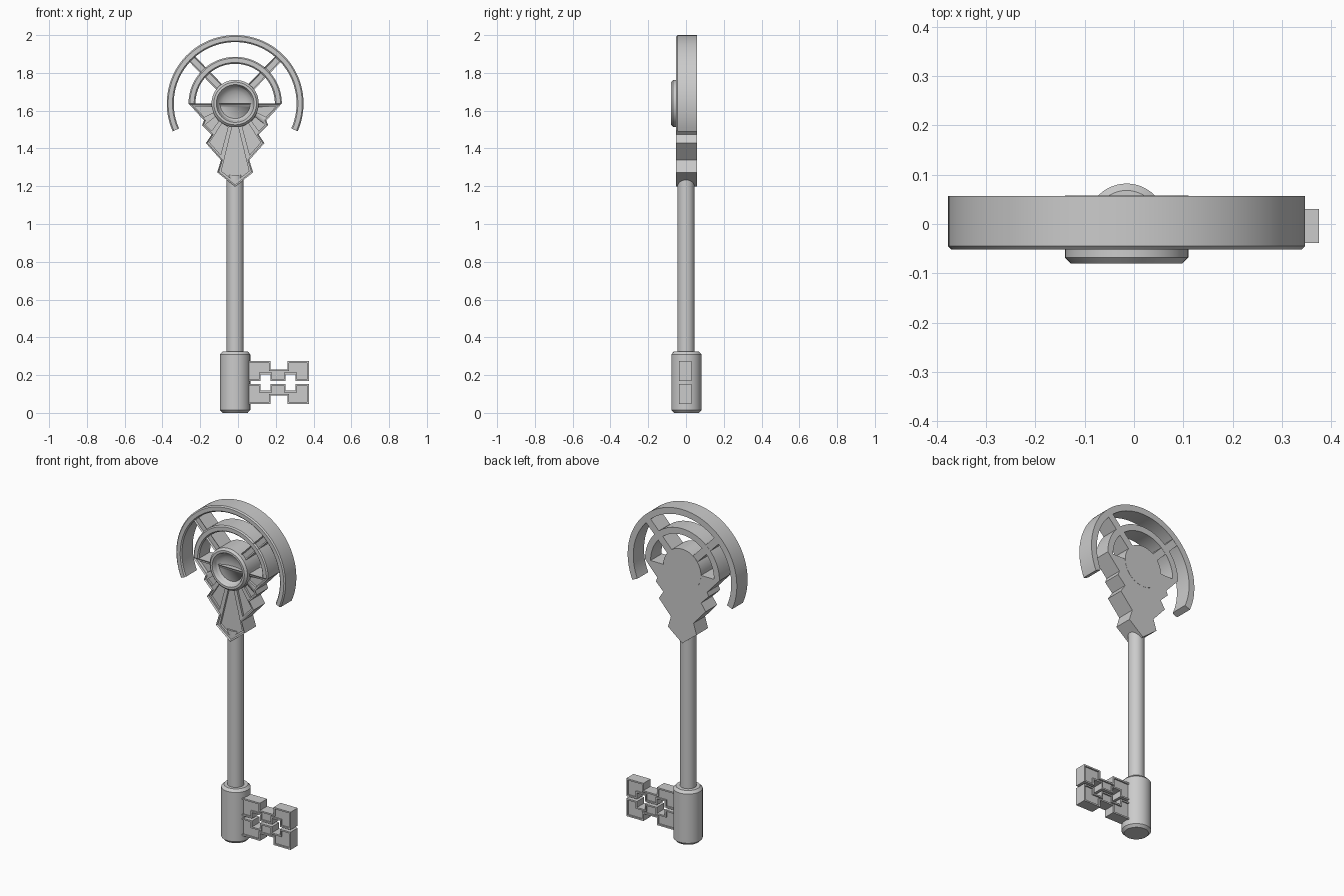
import bpy, bmesh, math
from mathutils import Vector

if "Cube" in bpy.data.objects:
    bpy.data.objects.remove(bpy.data.objects["Cube"])

CX, CZ = -0.015, 1.638        # key axis and centre of the head
FRONT, BACK = -0.052, 0.057   # head thickness


def finish(name, bm):
    bmesh.ops.recalc_face_normals(bm, faces=bm.faces)
    me = bpy.data.meshes.new(name)
    bm.to_mesh(me)
    bm.free()
    ob = bpy.data.objects.new(name, me)
    bpy.context.collection.objects.link(ob)
    bpy.ops.object.select_all(action='DESELECT')
    bpy.context.view_layer.objects.active = ob
    ob.select_set(True)
    bpy.ops.object.shade_smooth_by_angle(angle=math.radians(25))
    return ob


def slab(name, pts, y0, y1, chamfer=0.0, recess=None):
    """Extruded x-z outline, with a front chamfer or recessed panels on both sides."""
    bm = bmesh.new()
    f = bm.faces.new([bm.verts.new((x, y0, z)) for x, z in pts])
    ext = bmesh.ops.extrude_face_region(bm, geom=[f], use_keep_orig=True)
    bmesh.ops.translate(bm, vec=(0, y1 - y0, 0),
                        verts=[v for v in ext['geom'] if isinstance(v, bmesh.types.BMVert)])
    bmesh.ops.recalc_face_normals(bm, faces=bm.faces)
    caps = [g for g in bm.faces if abs(g.normal.y) > 0.9]
    if chamfer:
        front = min(caps, key=lambda g: g.calc_center_median().y)
        edges = list(front.verts)
        bmesh.ops.inset_region(bm, faces=[front], thickness=chamfer, use_even_offset=True)
        for v in edges:
            v.co.y += chamfer
    if recess:
        for cap in caps:
            ny = cap.normal.y
            bmesh.ops.inset_region(bm, faces=[cap], thickness=recess, use_even_offset=True)
            r = bmesh.ops.extrude_face_region(bm, geom=[cap])
            bmesh.ops.translate(bm, vec=(0, -0.008 * ny, 0),
                                verts=[v for v in r['geom'] if isinstance(v, bmesh.types.BMVert)])
            if cap.is_valid:
                bm.faces.remove(cap)
    return finish(name, bm)


def arc(name, r0, r1, a0, a1, n=64):
    """Arc band around the head centre with chamfered front edges."""
    c = 0.007
    sec = [(r0, BACK), (r1, BACK), (r1, FRONT + c), (r1 - c, FRONT), (r0 + c, FRONT), (r0, FRONT + c)]
    bm = bmesh.new()
    rows = []
    for i in range(n + 1):
        a = math.radians(a0 + (a1 - a0) * i / n)
        rows.append([bm.verts.new((CX + r * math.cos(a), y, CZ + r * math.sin(a))) for r, y in sec])
    for p, q in zip(rows, rows[1:]):
        for k in range(len(sec)):
            m = (k + 1) % len(sec)
            bm.faces.new((p[k], p[m], q[m], q[k]))
    bm.faces.new(rows[0])
    bm.faces.new(rows[-1])
    return finish(name, bm)


def lathe(name, prof, centre, axis, n=48):
    """Revolve (radius, offset) points about the y or z axis."""
    bm = bmesh.new()
    out = []
    for r, h in prof:
        out.append(bm.verts.new((r, h, 0) if axis == 'Y' else (r, 0, h)))
    es = [bm.edges.new(e) for e in zip(out, out[1:])]
    bmesh.ops.spin(bm, geom=out + es, cent=(0, 0, 0), angle=2 * math.pi, steps=n,
                   axis=(0, 1, 0) if axis == 'Y' else (0, 0, 1))
    bmesh.ops.remove_doubles(bm, verts=bm.verts, dist=1e-5)
    bmesh.ops.translate(bm, verts=bm.verts, vec=Vector(centre))
    return finish(name, bm)


def head(pts, s=1):
    return [(CX + s * x, CZ + z) for x, z in pts]


# Shaft and the collar that holds the bit
lathe("shaft", [(0, 0.3), (0.045, 0.3), (0.045, 1.26), (0, 1.26)], (CX, 0, 0), 'Z')
lathe("collar", [(0, 0), (0.066, 0), (0.08, 0.015), (0.08, 0.31), (0.066, 0.325), (0, 0.325)],
      (CX, 0.002, 0), 'Z')

# Key bit: two mirrored toothed plates
tooth = [(0.04, 0.274), (0.172, 0.274), (0.172, 0.23), (0.262, 0.23), (0.262, 0.274),
         (0.375, 0.274), (0.375, 0.168), (0.304, 0.168), (0.304, 0.204), (0.252, 0.204),
         (0.252, 0.168), (0.172, 0.168), (0.172, 0.204), (0.12, 0.204), (0.12, 0.168), (0.04, 0.168)]
slab("bit_upper", tooth, -0.038, 0.03, recess=0.009)
slab("bit_lower", [(x, 0.322 - z) for x, z in tooth], -0.038, 0.03, recess=0.009)

# Head arcs and spokes
arc("outer_arc", 0.325, 0.362, -24, 204)
arc("inner_arc", 0.21, 0.247, 0, 180)
for side, deg in (("right", 46), ("left", 134)):
    u = Vector((math.cos(math.radians(deg)), math.sin(math.radians(deg))))
    v = Vector((-u.y, u.x)) * 0.021
    slab("spoke_" + side, head([u * 0.1 - v, u * 0.335 - v, u * 0.335 + v, u * 0.1 + v]),
         FRONT + 0.001, BACK - 0.001, chamfer=0.007)

# Stepped feather plate
half = [(0.247, 0.0), (0.165, -0.09), (0.175, -0.115), (0.125, -0.165),
        (0.155, -0.21), (0.075, -0.30), (0.095, -0.365)]
outline = head(half) + head([(0, -0.44)]) + head(half[::-1], -1)
plate = slab("feather_plate", outline, FRONT, BACK, chamfer=0.007)

# Recessed panels cut into the front of the feathers
panels = [[(0.10, -0.02), (0.215, -0.016), (0.163, -0.072), (0.11, -0.045)],
          [(0.105, -0.07), (0.158, -0.112), (0.125, -0.145), (0.088, -0.095)],
          [(0.07, -0.105), (0.135, -0.207), (0.077, -0.272), (0.038, -0.125)]]
shapes = [head(p, s) for p in panels for s in (1, -1)]
shapes.append(head([(0.014, -0.115), (0.073, -0.358), (0, -0.415), (-0.073, -0.358), (-0.014, -0.115)]))
for pts in shapes:
    cutter = slab("panel_cutter", pts, FRONT - 0.05, FRONT + 0.02)
    cutter.hide_render = True
    mod = plate.modifiers.new("panel", 'BOOLEAN')
    mod.operation, mod.object, mod.solver = 'DIFFERENCE', cutter, 'EXACT'
    bpy.context.view_layer.objects.active = plate
    bpy.ops.object.modifier_apply(modifier=mod.name)
    bpy.data.objects.remove(cutter)

# Round hub with a hollow dish
dish = [(0.093 * math.cos(math.radians(t)), -0.068 + 0.045 * math.sin(math.radians(t)))
        for t in range(0, 90, 15)]
lathe("hub", [(0, 0.058), (0.125, 0.058), (0.125, -0.068), (0.113, -0.08), (0.1, -0.08)]
      + dish + [(0, -0.023)], (CX, 0, CZ), 'Y')
